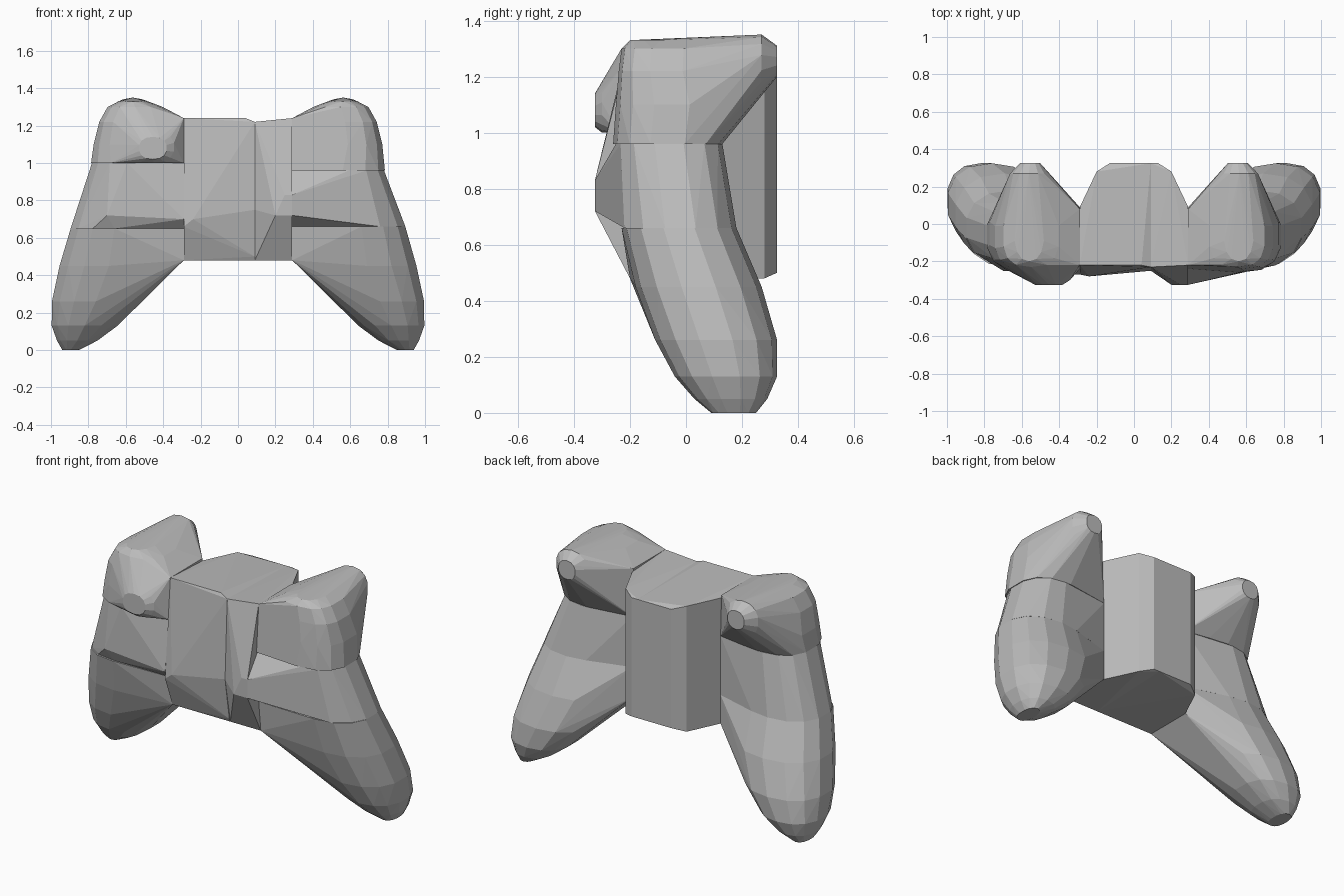
import bpy, bmesh, math

old = bpy.data.objects.get("Cube")
if old:
    bpy.data.objects.remove(old, do_unlink=True)

grey = bpy.data.materials.new("plain grey")
grey.use_nodes = True
grey.diffuse_color = (0.5, 0.5, 0.5, 1)
grey.node_tree.nodes["Principled BSDF"].inputs["Base Color"].default_value = grey.diffuse_color

INNER = 0.29   # joint between the centre body and each side
SEAM = 0.09    # joint inside the centre body


def hull(name, points, side=1):
    """Flat-shaded convex block around the points; side=-1 flips it to the right."""
    bm = bmesh.new()
    for x, y, z in points:
        bm.verts.new((x * side, y, z))
    result = bmesh.ops.convex_hull(bm, input=bm.verts)
    spare = set(result["geom_interior"]) | set(result["geom_unused"])
    bmesh.ops.delete(bm, geom=[g for g in spare if isinstance(g, bmesh.types.BMVert)], context="VERTS")
    bmesh.ops.dissolve_limit(bm, angle_limit=math.radians(2), verts=bm.verts, edges=bm.edges)
    bmesh.ops.recalc_face_normals(bm, faces=bm.faces)
    mesh = bpy.data.meshes.new(name)
    bm.to_mesh(mesh)
    bm.free()
    mesh.materials.append(grey)
    obj = bpy.data.objects.new(name, mesh)
    bpy.context.collection.objects.link(obj)
    return obj


def oval(low, high, power=2.3, count=14):
    """Rounded outline between two corners, as pairs."""
    pairs = []
    for i in range(count):
        a = math.tau * (i + 0.5) / count
        unit = [math.copysign(abs(t) ** (2 / power), t) for t in (math.cos(a), math.sin(a))]
        pairs.append([(l + h) / 2 + u * (h - l) / 2 for l, h, u in zip(low, high, unit)])
    return pairs


def level(z, x0, x1, y0, y1, power=2.3):
    return [(x, y, z) for x, y in oval((x0, y0), (x1, y1), power)]


def slice_at(y, x0, x1, z0, z1, power=2.3):
    return [(x, y, z) for x, z in oval((x0, z0), (x1, z1), power)]


def inner_edge(z, front, back=0.09):
    return [(INNER, front, z), (INNER, back, z)]


def back_panel(xs):
    """Chamfered rear of the centre body for the given x and y pairs."""
    pts = []
    for x, y in xs:
        inset = 0.02 if y > 0.3 else 0
        pts += [(x, y, 0.48 + inset), (x, y, 1.225 - inset)]
    return pts


# Centre body, split into a wide and a narrow block
rear = [(INNER, 0.09), (0.2, 0.28), (0.13, 0.325), (SEAM, 0.325)]
hull("centre_body_narrow", back_panel(rear) + [
    (SEAM, -0.23, 1.22), (INNER, -0.22, 1.24), (SEAM, -0.25, 0.75),
    (SEAM, -0.2, 0.48), (INNER, -0.2, 0.48),
    (0.2, -0.325, 0.72), (INNER, -0.325, 0.72), (0.25, -0.325, 0.83), (INNER, -0.325, 0.83)])

wide_rear = [(-x, y) for x, y in rear[:3]] + [(SEAM, 0.325)]
hull("centre_body_wide", back_panel(wide_rear) + [
    (-INNER, -0.22, 1.24), (0.04, -0.22, 1.24), (SEAM, -0.23, 1.22),
    (-INNER, -0.27, 0.66), (-0.24, -0.28, 0.7), (SEAM, -0.25, 0.75),
    (SEAM, -0.21, 0.5), (-INNER, -0.2, 0.48), (SEAM, -0.2, 0.48)])

for side, label, split, crease in ((1, "left", 0.96, 0.66), (-1, "right", 1.0, 0.65)):
    # Long tapering handle
    hull(label + "_handle",
         inner_edge(crease, -0.22) + inner_edge(0.48, -0.2)
         + level(crease, 0.42, 0.9, -0.23, 0.18)
         + level(0.45, 0.42, 0.96, -0.18, 0.27)
         + level(0.26, 0.52, 1.0, -0.11, 0.325)
         + level(0.13, 0.64, 1.0, -0.04, 0.325)
         + level(0.05, 0.75, 0.97, 0.03, 0.29)
         + level(0, 0.85, 0.94, 0.09, 0.25), side)

    # Middle block with the forward ridge beside the centre
    if side > 0:
        ridge = [(INNER, -0.325, 0.72), (INNER, -0.325, 0.83), (0.76, -0.22, crease)]
    else:
        ridge = [(INNER, -0.27, 0.7), (0.7, -0.25, 0.72)]
    hull(label + "_middle",
         inner_edge(crease, -0.22) + inner_edge(split, -0.23) + ridge
         + level(crease, 0.42, 0.9, -0.22, 0.18)
         + level(split, 0.4, 0.785, -0.25, 0.13), side)

    # Shoulder lump reaching up and back
    shoulder = (
        inner_edge(split, -0.24) + inner_edge(1.24, -0.22, 0.08)
        + level(split, 0.33, 0.79, -0.26, 0.13, 2.6)
        + level(1.1, 0.4, 0.775, -0.25, 0.15, 2.6)
        + level(1.22, 0.4, 0.745, -0.24, 0.1, 2.8)
        + level(1.3, 0.4, 0.7, -0.23, 0.1, 2.8)
        + level(1.33, 0.48, 0.64, -0.2, 0.1)
        + slice_at(0.2, 0.42, 0.69, 1.08, 1.34)
        + slice_at(0.27, 0.46, 0.665, 1.15, 1.35)
        + slice_at(0.325, 0.5, 0.61, 1.2, 1.31))
    if side < 0:
        shoulder += slice_at(-0.325, 0.38, 0.53, 1.02, 1.14) + slice_at(-0.3, 0.34, 0.56, split, 1.17)
    hull(label + "_shoulder", shoulder, side)
